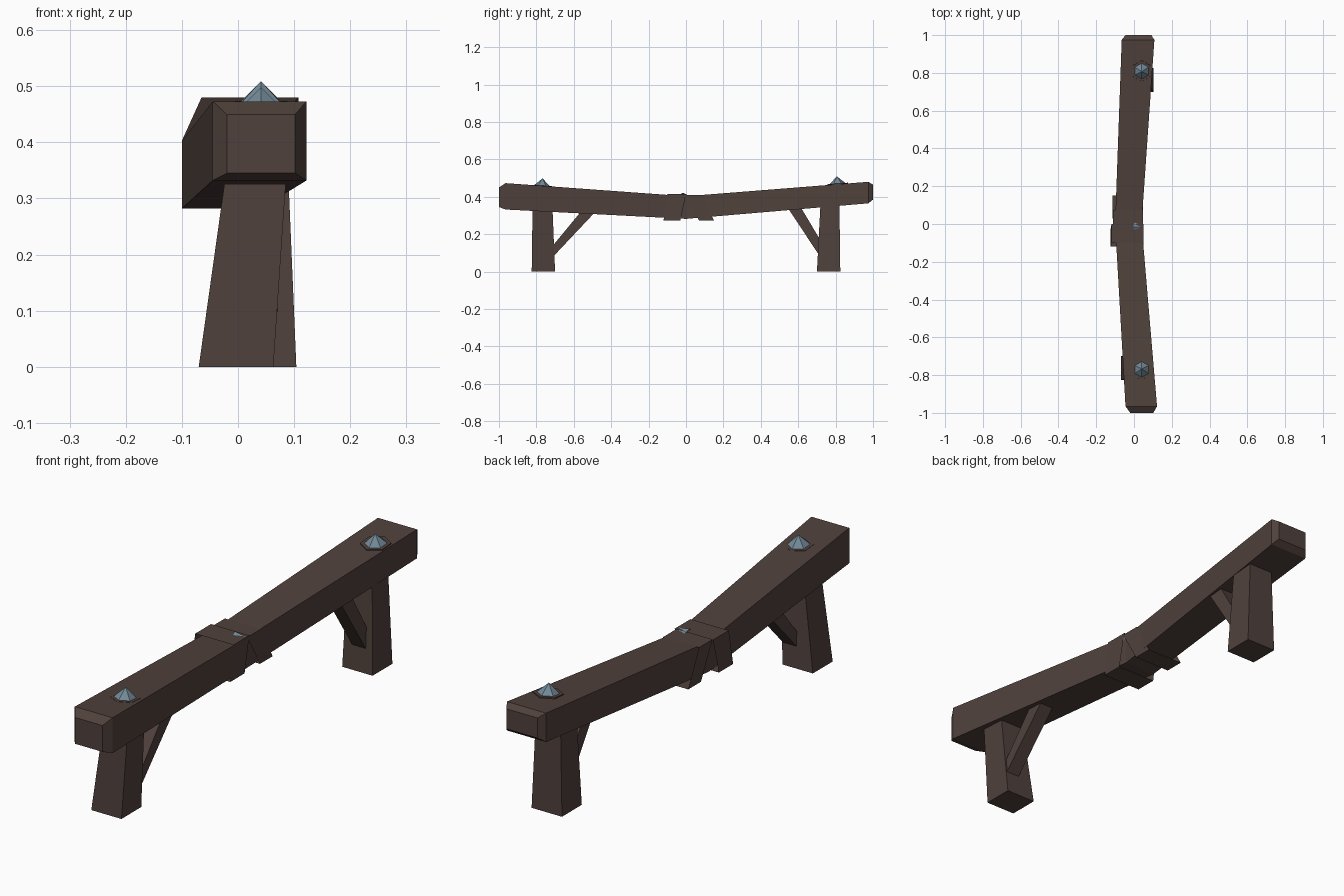
import bpy, bmesh, math
from mathutils import Vector

if "Cube" in bpy.data.objects:
    bpy.data.objects.remove(bpy.data.objects["Cube"])


def material(name, rgb):
    m = bpy.data.materials.new(name)
    m.diffuse_color = (*rgb, 1)
    m.use_nodes = True
    m.node_tree.nodes["Principled BSDF"].inputs["Base Color"].default_value = m.diffuse_color
    return m


WOOD = material("dark_brown_wood", (0.08, 0.053, 0.045))
STEEL = material("blue_grey_metal", (0.17, 0.25, 0.31))


def loft(name, rings, mat, caps=True):
    """Join rings of equal point count into a flat-shaded skin."""
    bm = bmesh.new()
    vs = [[bm.verts.new(p) for p in r] for r in rings]
    n = len(rings[0])
    for a, b in zip(vs, vs[1:]):
        for i in range(n):
            j = (i + 1) % n
            bm.faces.new((a[i], a[j], b[j], b[i]))
    if caps:
        bm.faces.new(vs[0])
        bm.faces.new(vs[-1])
    bmesh.ops.recalc_face_normals(bm, faces=bm.faces)
    me = bpy.data.meshes.new(name)
    bm.to_mesh(me)
    bm.free()
    me.materials.append(mat)
    ob = bpy.data.objects.new(name, me)
    bpy.context.collection.objects.link(ob)
    return ob


def beam_ring(y, x0, x1, z0, z1):
    return [(x0, y, z0), (x1, y, z0), (x1, y, z1), (x0, y, z1)]


def flat_ring(z, x0, x1, y0, y1):
    return [(x0, y0, z), (x1, y0, z), (x1, y1, z), (x0, y1, z)]


# sagging beam with chamfered ends
loft("beam", [
    beam_ring(-1.0, -0.02, 0.102, 0.345, 0.45),
    beam_ring(-0.965, -0.045, 0.122, 0.332, 0.473),
    beam_ring(0.0, -0.1, 0.04, 0.282, 0.403),
    beam_ring(0.975, -0.065, 0.108, 0.365, 0.48),
    beam_ring(1.0, -0.045, 0.092, 0.385, 0.465)], WOOD)

# splayed legs
loft("front_leg", [flat_ring(0, -0.07, 0.063, -0.825, -0.70),
                   flat_ring(0.37, -0.018, 0.088, -0.82, -0.715)], WOOD)
loft("back_leg", [flat_ring(0, -0.03, 0.104, 0.70, 0.825),
                  flat_ring(0.38, -0.02, 0.088, 0.72, 0.82)], WOOD)


# diagonal braces: side profile in (y, z), extruded across x
def brace(name, profile, x0, x1):
    loft(name, [[(x, y, z) for y, z in profile] for x in (x0, x1)], WOOD)


brace("front_brace", [(-0.715, 0.075), (-0.47, 0.335), (-0.55, 0.335), (-0.715, 0.135)], 0.005, 0.065)
brace("back_brace", [(0.72, 0.075), (0.545, 0.34), (0.61, 0.35), (0.72, 0.165)], 0.01, 0.07)


# two open straps leaning apart around the middle
def strap(name, top, bottom, x_left, x_right, z0, z1):
    rings = []
    for k in (0, 1):
        rings.append([(x_left, bottom[k], z0), (x_right, bottom[k], z0),
                      (x_right, top[k], z1), (x_left + 0.005, top[k], z1)])
    loft(name, rings, WOOD, caps=False)


strap("front_strap", (-0.10, 0.0), (-0.12, -0.03), -0.124, 0.05, 0.274, 0.414)
strap("back_strap", (-0.01, 0.075), (0.07, 0.15), -0.115, 0.048, 0.273, 0.41)


# six-sided pointed studs on thin wooden washers
def hexagon(c, r, u, v):
    return [c + r * (math.cos(t) * u + math.sin(t) * v)
            for t in (math.radians(60 * i + 30) for i in range(6))]


def stud(name, base, axis, r, h):
    n = Vector(axis).normalized()
    u = Vector((1, 0, 0)) if abs(n.x) < 0.5 else Vector((0, 1, 0))
    v = n.cross(u).normalized()
    u = v.cross(n)
    loft(name, [hexagon(base, r, u, v), hexagon(base + n * h, 0.0005, u, v)], STEEL)
    return u, v, n


for side, y, z, slope in (("front", -0.77, 0.456, -0.07), ("back", 0.81, 0.467, 0.08)):
    c = Vector((0.041, y, z))
    u, v, n = stud(side + "_stud", c, (0, -slope, 1), 0.046, 0.042)
    loft(side + "_stud_washer", [hexagon(c - n * 0.01, 0.058, u, v),
                                 hexagon(c + n * 0.004, 0.056, u, v)], WOOD)

# stud poking out of the straps
stud("middle_stud", Vector((0.012, -0.016, 0.391)), (0.85, 0, 0.45), 0.035, 0.045)
